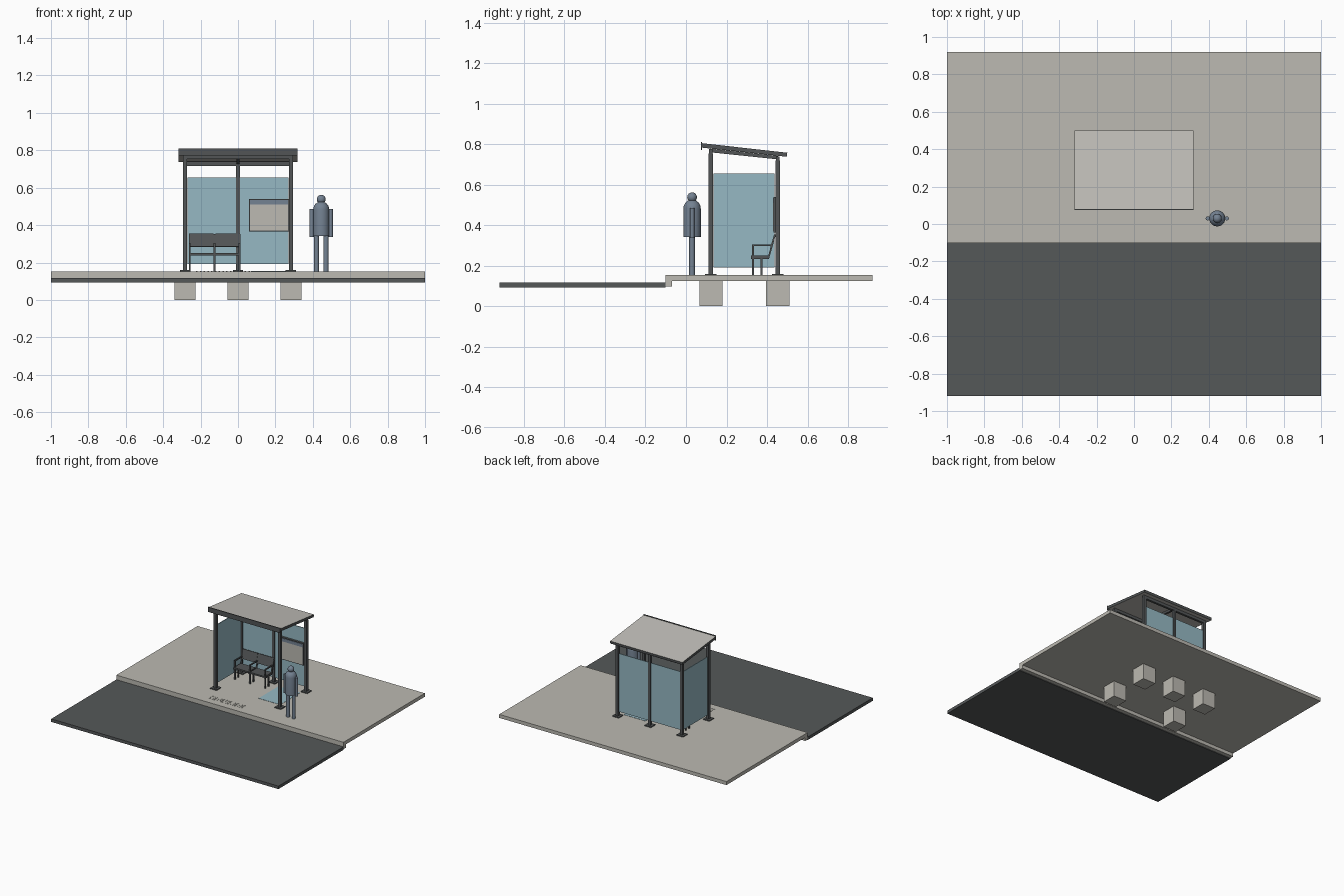
import bpy, bmesh, math
from mathutils import Matrix, Vector

if "Cube" in bpy.data.objects:
    bpy.data.objects.remove(bpy.data.objects["Cube"])


def mat(name, r, g, b):
    m = bpy.data.materials.new(name)
    lin = [(c / 255 / 12.92) if c < 10 else ((c / 255 + 0.055) / 1.055) ** 2.4 for c in (r, g, b)]
    m.diffuse_color = (*lin, 1)
    m.use_nodes = True
    m.node_tree.nodes["Principled BSDF"].inputs["Base Color"].default_value = m.diffuse_color
    return m


CONCRETE = mat("concrete", 188, 186, 178)
ASPHALT = mat("asphalt", 85, 88, 89)
FRAME = mat("dark_metal", 82, 85, 86)
GLASS = mat("blue_glass", 150, 185, 196)
PANEL = mat("roof_panel", 194, 192, 186)
FIGURE = mat("slate", 116, 130, 146)


def finish(name, bm, *mats):
    bmesh.ops.recalc_face_normals(bm, faces=bm.faces)
    me = bpy.data.meshes.new(name)
    bm.to_mesh(me)
    bm.free()
    for m in mats:
        me.materials.append(m)
    ob = bpy.data.objects.new(name, me)
    bpy.context.collection.objects.link(ob)
    return ob


def add_box(bm, x0, x1, y0, y1, z0, z1):
    size = Matrix.Diagonal((x1 - x0, y1 - y0, z1 - z0, 1))
    at = Matrix.Translation(((x0 + x1) / 2, (y0 + y1) / 2, (z0 + z1) / 2))
    bmesh.ops.create_cube(bm, size=1, matrix=at @ size)


def boxes(name, m, *dims):
    bm = bmesh.new()
    for d in dims:
        add_box(bm, *d)
    return finish(name, bm, m)


def prism(name, profile, x0, x1, *mats):
    """Extrude a closed (y, z) outline along x."""
    bm = bmesh.new()
    f = bm.faces.new([bm.verts.new((x0, y, z)) for y, z in profile])
    new = bmesh.ops.extrude_face_region(bm, geom=[f])["geom"]
    bmesh.ops.translate(bm, verts=[v for v in new if isinstance(v, bmesh.types.BMVert)], vec=(x1 - x0, 0, 0))
    return finish(name, bm, *mats)


def lathe(name, m, x, y, profile, n=24):
    """Revolve an (r, z) outline about a vertical axis."""
    bm = bmesh.new()
    vs = [bm.verts.new((r, 0, z)) for r, z in profile]
    es = [bm.edges.new(p) for p in zip(vs, vs[1:])]
    bmesh.ops.spin(bm, geom=vs + es, cent=(0, 0, 0), axis=(0, 0, 1), angle=math.tau, steps=n)
    bmesh.ops.remove_doubles(bm, verts=bm.verts, dist=1e-5)
    bmesh.ops.translate(bm, verts=bm.verts, vec=(x, y, 0))
    ob = finish(name, bm, m)
    bpy.ops.object.select_all(action='DESELECT')
    ob.select_set(True)
    bpy.context.view_layer.objects.active = ob
    bpy.ops.object.shade_smooth_by_angle(angle=math.radians(40))
    return ob


GROUND = 0.153
POSTS = [(-0.283, 0.123), (0.283, 0.123), (-0.283, 0.453), (0, 0.453), (0.283, 0.453)]

# Ground: road, pavement with a deeper kerb, footings
boxes("road", ASPHALT, (-1, 1, -0.92, -0.102, 0.093, 0.117))
prism("pavement", [(-0.102, 0.098), (-0.07, 0.098), (-0.07, 0.125), (0.92, 0.125),
                   (0.92, GROUND), (-0.102, GROUND)], -1, 1, CONCRETE)
boxes("footings", CONCRETE, *[(x - 0.057, x + 0.057, y - 0.057, y + 0.057, 0, 0.126) for x, y in POSTS])

# Tactile studs by the kerb and the waiting bay marking
boxes("tactile_studs", CONCRETE, *[(x - 0.004, x + 0.004, y - 0.004, y + 0.004, GROUND - 0.001, GROUND + 0.002)
                                   for x in [-0.22 + 0.02 * i for i in range(15)] for y in (-0.04, -0.02, 0)])
boxes("bay_marking", GLASS, (0.07, 0.26, 0.16, 0.41, GROUND - 0.001, GROUND + 0.002))

# Posts and base plates
for i, (x, y) in enumerate(POSTS):
    top = 0.755 if y < 0.2 else 0.72
    boxes(f"post_{i}", FRAME, (x - 0.011, x + 0.011, y - 0.011, y + 0.011, GROUND, top))
    boxes(f"base_plate_{i}", FRAME, (x - 0.028, x + 0.028, y - 0.028, y + 0.028, GROUND, GROUND + 0.007))

# Beams above the posts and a middle rafter
boxes("front_beam", FRAME, (-0.294, 0.294, 0.114, 0.132, 0.754, 0.776))
boxes("back_beam", FRAME, (-0.294, 0.294, 0.444, 0.462, 0.717, 0.74))
prism("middle_rafter", [(0.12, 0.76), (0.455, 0.725), (0.455, 0.742), (0.12, 0.778)], -0.008, 0.008, FRAME)

# Sloped roof: pale faces above and below, dark rim
roof = prism("roof", [(0.078, 0.783), (0.498, 0.738), (0.5, 0.758), (0.078, 0.805)],
             -0.318, 0.318, PANEL, FRAME)
for p in roof.data.polygons:
    p.material_index = 0 if abs(p.normal.z) > 0.7 else 1
boxes("roof_fascia", FRAME, (-0.318, 0.318, 0.074, 0.08, 0.772, 0.81))

# Glass: two back panes, one left side pane
boxes("back_glass", GLASS, (-0.271, -0.011, 0.45, 0.456, 0.192, 0.655),
      (0.011, 0.271, 0.45, 0.456, 0.192, 0.655))
boxes("side_glass", GLASS, (-0.286, -0.28, 0.137, 0.437, 0.192, 0.655))

# Notice board on the right back pane
boxes("notice_case", FRAME, (0.058, 0.272, 0.432, 0.45, 0.365, 0.54))
boxes("notice_sheet", CONCRETE, (0.064, 0.267, 0.429, 0.433, 0.371, 0.51))
boxes("notice_header", FIGURE, (0.064, 0.267, 0.429, 0.433, 0.51, 0.535))

# Bench: two seats with sloped backs, three leg and arm frames
for i, (x0, x1) in enumerate([(-0.262, -0.13), (-0.12, 0.012)]):
    boxes(f"seat_{i}", FRAME, (x0, x1, 0.32, 0.41, 0.238, 0.25))
    prism(f"seat_back_{i}", [(0.415, 0.285), (0.422, 0.283), (0.442, 0.353), (0.435, 0.355)], x0, x1, FRAME)
for i, x in enumerate((-0.258, -0.125, 0.008)):
    a, b = x - 0.005, x + 0.005
    boxes(f"bench_leg_{i}", FRAME, (a, b, 0.327, 0.336, GROUND, 0.30), (a, b, 0.367, 0.377, GROUND, 0.24),
          (a, b, 0.327, 0.42, 0.297, 0.304), (a, b, 0.32, 0.41, 0.232, 0.24))
    prism(f"back_support_{i}", [(0.403, 0.24), (0.411, 0.238), (0.443, 0.35), (0.436, 0.352)], a, b, FRAME)

# Standing figure: head, domed body, arms and legs
FX, FY = 0.445, 0.03


def dome(r, h, z, n=6):
    return [(r * math.cos(t * math.pi / 2 / n), z + h * math.sin(t * math.pi / 2 / n)) for t in range(n)] + [(0, z + h)]


lathe("body", FIGURE, FX, FY, [(0, 0.343), (0.043, 0.343)] + dome(0.043, 0.045, 0.482))
lathe("head", FIGURE, FX, FY, [(0.024 * math.sin(math.pi * t / 12), 0.538 - 0.024 * math.cos(math.pi * t / 12))
                               for t in range(13)])
for side, s in (("left", -1), ("right", 1)):
    lathe(side + "_arm", FIGURE, FX + s * 0.051, FY, [(0, 0.336), (0.011, 0.336), (0.011, 0.485), (0, 0.485)], 16)
    lathe(side + "_leg", FIGURE, FX + s * 0.025, FY, [(0, GROUND), (0.014, GROUND), (0.014, 0.35), (0, 0.35)], 16)
